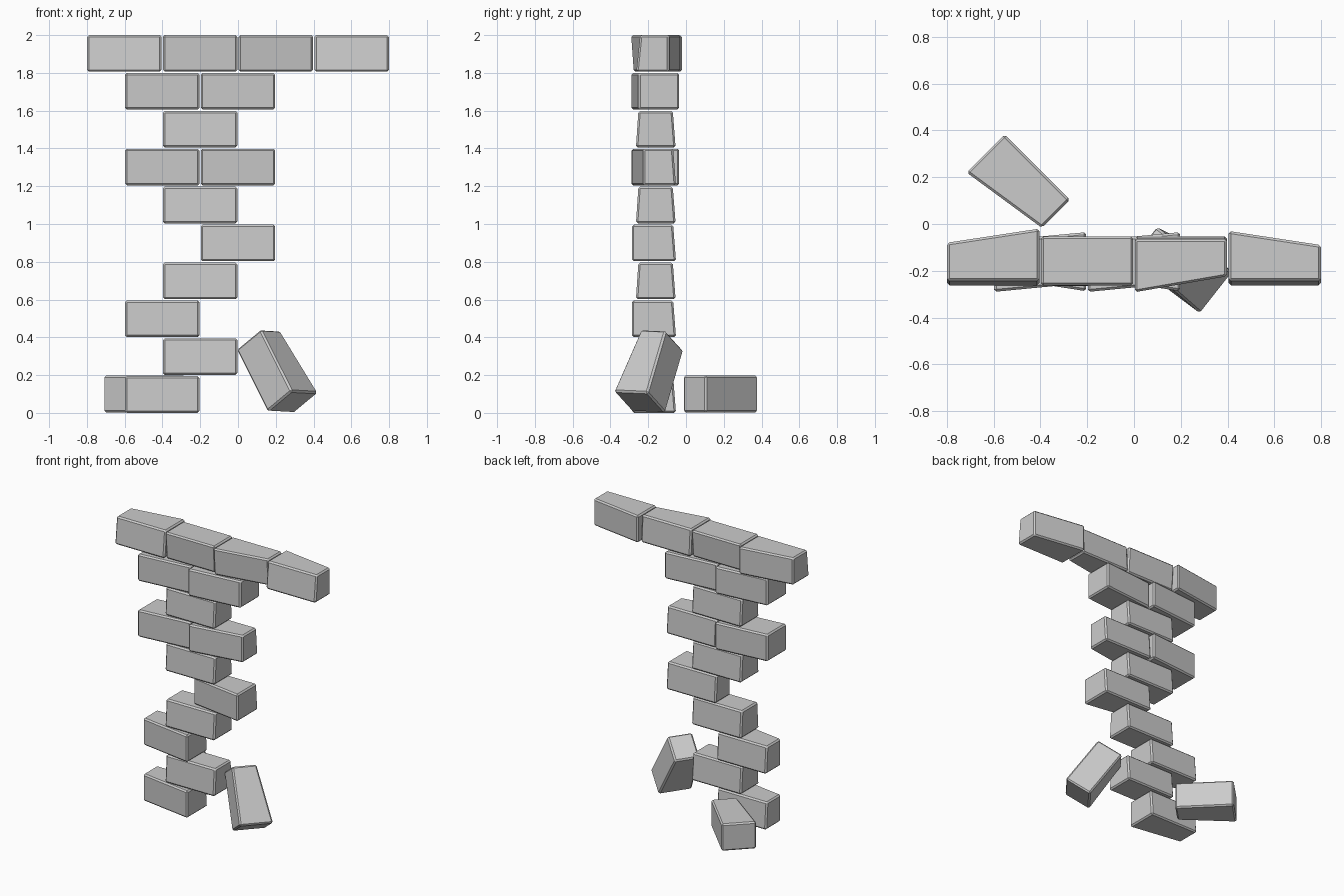
import bpy
from mathutils import Matrix, Vector

if "Cube" in bpy.data.objects:
    bpy.data.objects.remove(bpy.data.objects["Cube"])

L, H, PX, PZ = 0.394, 0.194, 0.401, 0.2007


def brick(name, front, back, taper=(0, 0), matrix=None):
    """Brick with left/right front and back depths; taper shifts the top edges."""
    (fl, fr), (bl, br), (tf, tb) = front, back, taper
    vs = [(0, fl, 0), (L, fr, 0), (L, br, 0), (0, bl, 0),
          (0, fl + tf, H), (L, fr + tf, H), (L, br + tb, H), (0, bl + tb, H)]
    fs = [(3, 2, 1, 0), (4, 5, 6, 7), (0, 1, 5, 4), (1, 2, 6, 5), (2, 3, 7, 6), (3, 0, 4, 7)]
    me = bpy.data.meshes.new(name)
    me.from_pydata(vs, [], fs)
    ob = bpy.data.objects.new(name, me)
    bpy.context.collection.objects.link(ob)
    ob.matrix_world = matrix
    bev = ob.modifiers.new("worn_edges", 'BEVEL')
    bev.width = 0.01
    bev.segments = 1
    return ob


# Brick shapes: front (left, right), back (left, right), taper (front, back)
SHAPES = {
    "straight": ((-.265, -.265), (-.055, -.055), (.013, -.015)),
    "flipped": ((-.25, -.25), (-.068, -.068), (-.013, .015)),
    "skewed": ((-.29, -.252), (-.072, -.035), (0, 0)),
    "narrow_right": ((-.287, -.226), (-.053, -.053), (0, -.015)),
    "narrow_left": ((-.226, -.287), (-.053, -.053), (0, -.015)),
    "leaning": ((-.278, -.21), (-.053, -.053), (-.014, -.012)),
    "wedge_left": ((-.263, -.263), (-.08, -.02), (.02, 0)),
    "wedge_right": ((-.263, -.263), (-.03, -.09), (.02, 0)),
}

# Rows from the ground up: (column position in brick lengths, shape)
ROWS = [
    [(-1.5, "narrow_left")],
    [(-1, "straight")],
    [(-1.5, "narrow_left")],
    [(-1, "straight")],
    [(-.5, "narrow_left")],
    [(-1, "straight")],
    [(-1.5, "skewed"), (-.5, "narrow_right")],
    [(-1, "straight")],
    [(-1.5, "skewed"), (-.5, "skewed")],
    [(-2, "wedge_left"), (-1, "flipped"), (0, "leaning"), (1, "wedge_right")],
]
for r, row in enumerate(ROWS):
    for i, (c, shape) in enumerate(row):
        x = c * PX + 0.0035
        brick(f"wall_brick_{r}_{i}", *SHAPES[shape],
              Matrix.Translation((x, 0, r * PZ)))


def frame(origin, along, across):
    """Matrix from an origin corner and two brick directions."""
    u = Vector(along).normalized()
    w = u.cross(Vector(across)).normalized()
    v = w.cross(u)
    m = Matrix((u, v, w)).transposed().to_4x4()
    m.translation = Vector(origin)
    return m


# Fallen brick lying flat behind the wall
brick("fallen_brick_flat", (0, .06), (.23, .23), (0, 0),
      frame((-.715, .22, .003), (1, -1, 0), (1, 1, 0)))

# Fallen brick leaning in front of the wall
lean = frame((.12, -.24, .442), (.416, -.364, -.831), (.6, .8, 0))
brick("fallen_brick_leaning", (0, 0), (.168, .228), (0, 0),
      lean @ Matrix.Translation((0, 0, -H)))
